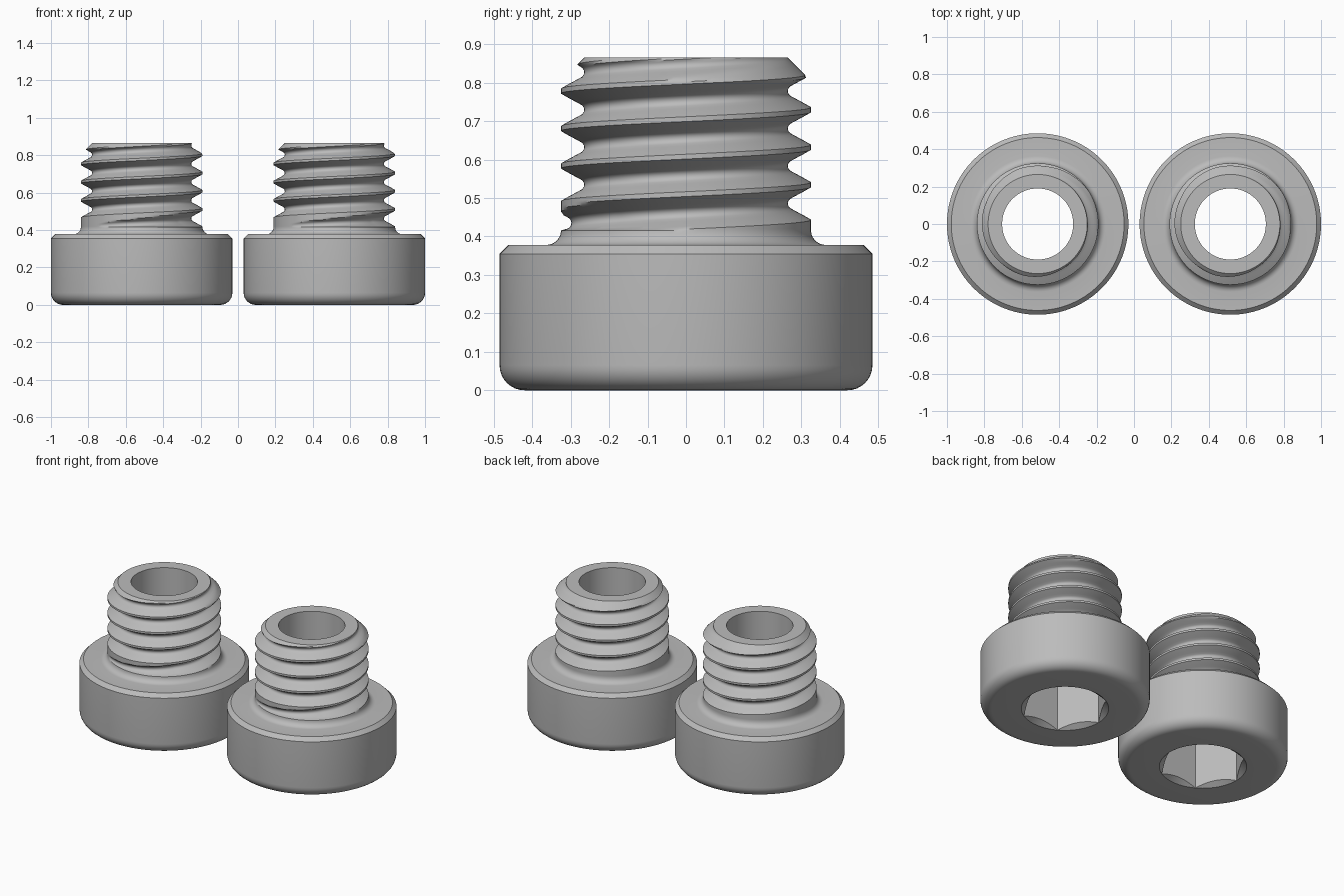
import bpy, bmesh, math

cube = bpy.data.objects.get("Cube")
if cube:
    bpy.data.objects.remove(cube, do_unlink=True)

SEGMENTS = 120
PITCH, START = 0.0975, 0.559        # thread lead, groove height at angle 0
MAJOR, MINOR = 0.325, 0.265         # thread radii
SHANK_LOW, TOP = 0.42, 0.865
HOLE, SOCKET, SOCKET_DEPTH = 0.19, 0.25, 0.3
DEPTH = MAJOR - MINOR

# Half of the groove section: distance from groove centre, cut depth
GROOVE = [(0, DEPTH), (0.005, 0.0593), (0.01, 0.0565), (0.014, 0.052),
          (0.021, 0.039), (0.028, 0.026), (0.035, 0.013), (0.0425, 0), (PITCH / 2, 0)]


def arc(cx, cz, radius, start, end, steps=8):
    angles = [math.radians(start + (end - start) * i / steps) for i in range(steps + 1)]
    return [(cx + radius * math.cos(a), cz + radius * math.sin(a)) for a in angles]


def groove_depth(distance):
    for (a, da), (b, db) in zip(GROOVE, GROOVE[1:]):
        if distance <= b:
            return da + (db - da) * (distance - a) / (b - a)
    return 0


def thread_radius(z, turn):
    k = round((z - START) / PITCH - turn)
    centre = START + PITCH * (k + turn)
    # Groove fades in at the lower end
    fade = min(1, max(0, (centre - 0.425) / 0.025))
    cut = max(0, groove_depth(abs(z - centre)) - (1 - fade) * DEPTH)
    return min(MAJOR - cut, MINOR + TOP - z)


def thread_rows(turn):
    offsets = [-u for u, d in reversed(GROOVE[1:])] + [u for u, d in GROOVE[:-1]]
    rows = []
    for k in range(-2, 4):
        for u in offsets:
            z = min(TOP, max(SHANK_LOW, START + PITCH * (k + turn) + u))
            rows.append((thread_radius(z, turn), z))
    rows.append((thread_radius(TOP, turn), TOP))
    return rows


# Head: rounded lower rim, chamfered upper rim, fillet into the shank
HEAD = ([(SOCKET, 0)] + arc(0.42, 0.065, 0.065, -90, 0)
        + [(0.485, 0.355), (0.462, 0.378)]
        + arc(0.363, 0.416, 0.038, -90, -180, 6))


def section(turn):
    # Hexagonal socket with a conical lead-in, then the through hole
    side = (turn * 6) % 1
    hexagon = SOCKET * math.cos(math.pi / 6) / math.cos((side - 0.5) * math.pi / 3)
    inside = [(HOLE, TOP), (HOLE, SOCKET_DEPTH), (hexagon, SOCKET_DEPTH),
              (hexagon, (SOCKET - hexagon) * 0.75)]
    return HEAD + thread_rows(turn) + inside


def build_bolt_mesh():
    bm = bmesh.new()
    columns = []
    for i in range(SEGMENTS + 1):
        turn = i / SEGMENTS
        c, s = math.cos(turn * math.tau), math.sin(turn * math.tau)
        columns.append([bm.verts.new((r * c, r * s, z)) for r, z in section(turn)])
    for a, b in zip(columns, columns[1:]):
        for j in range(len(a)):
            n = (j + 1) % len(a)
            bm.faces.new((a[j], b[j], b[n], a[n]))
    bmesh.ops.remove_doubles(bm, verts=bm.verts, dist=0.00005)
    bmesh.ops.recalc_face_normals(bm, faces=bm.faces)
    mesh = bpy.data.meshes.new("socket_bolt")
    bm.to_mesh(mesh)
    bm.free()
    return mesh


# Steel colour
steel = bpy.data.materials.new("steel_grey")
steel.use_nodes = True
colour = (0.5, 0.5, 0.5, 1)
steel.diffuse_color = colour
steel.node_tree.nodes["Principled BSDF"].inputs["Base Color"].default_value = colour

bolt_mesh = build_bolt_mesh()
bolt_mesh.materials.append(steel)

# Matching pair of bolts standing on their heads
bpy.ops.object.select_all(action='DESELECT')
for name, x in (("left_bolt", 0.515), ("right_bolt", -0.515)):
    bolt = bpy.data.objects.new(name, bolt_mesh)
    bolt.location.x = x
    bpy.context.collection.objects.link(bolt)
bolt.select_set(True)
bpy.context.view_layer.objects.active = bolt
bpy.ops.object.shade_smooth_by_angle(angle=math.radians(33))
